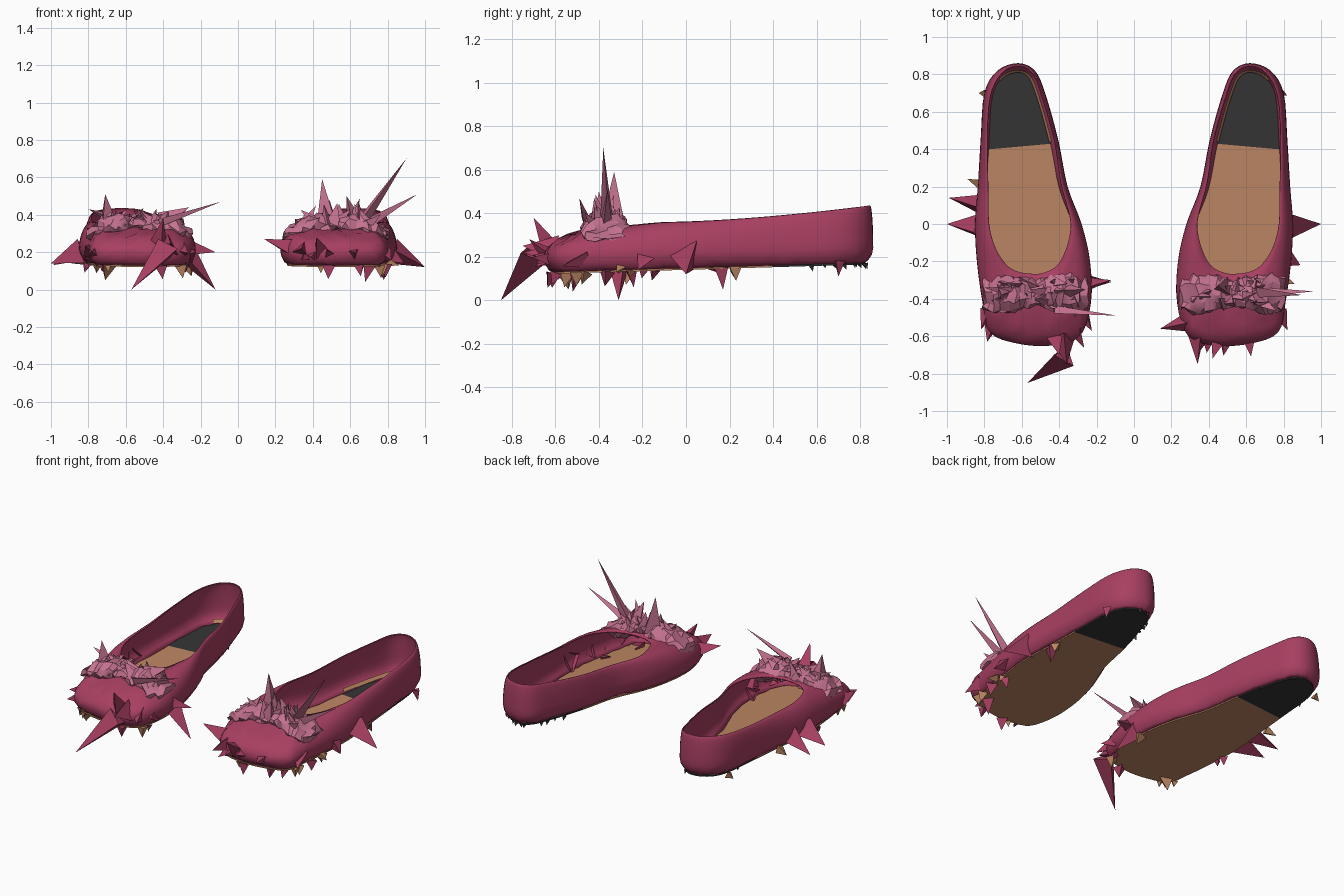
import bpy, bmesh, math, random
from mathutils import Vector

random.seed(7)
cube = bpy.data.objects.get("Cube")
if cube:
    bpy.data.objects.remove(cube)


def material(name, rgb):
    mat = bpy.data.materials.new(name)
    mat.use_nodes = True
    mat.diffuse_color = (*rgb, 1)
    mat.node_tree.nodes["Principled BSDF"].inputs["Base Color"].default_value = (*rgb, 1)
    return mat


CRIMSON = material("crimson", (0.39, 0.05, 0.12))
PINK = material("pink", (0.56, 0.17, 0.28))
TAN = material("tan", (0.51, 0.24, 0.125))
CHARCOAL = material("charcoal", (0.035, 0.035, 0.035))

# Widest outline and foot opening of the left shoe, heel first, outer side next
OUTLINE = [(.62, .86), (.73, .82), (.8, .7), (.82, .45), (.835, .2), (.85, 0), (.84, -.2),
           (.81, -.42), (.77, -.58), (.62, -.64), (.44, -.65), (.29, -.6), (.23, -.42),
           (.235, -.2), (.28, 0), (.355, .2), (.405, .45), (.475, .7), (.53, .82)]
OPENING = [(.62, .845), (.71, .805), (.77, .68), (.785, .45), (.78, .2), (.775, 0), (.74, -.13),
           (.68, -.22), (.62, -.255), (.56, -.265), (.5, -.265), (.42, -.23), (.37, -.15),
           (.34, -.04), (.345, .05), (.39, .22), (.425, .45), (.49, .68), (.54, .805)]
CENTRE = Vector((.56, .1))


def smooth_loop(points, steps=4):
    """Closed Catmull-Rom curve through the points."""
    pts = [Vector(p) for p in points]
    n, out = len(pts), []
    for i in range(n):
        a, b, c, d = (pts[(i + k) % n] for k in (-1, 0, 1, 2))
        for s in range(steps):
            t = s / steps
            out.append((b * 2 + (c - a) * t + (a * 2 - b * 5 + c * 4 - d) * t ** 2
                        + (b * 3 - a - c * 3 + d) * t ** 3) / 2)
    return out


OUTER, INNER = smooth_loop(OUTLINE), smooth_loop(OPENING)


def inset(distance):
    """Outline moved inwards by an even distance."""
    out = []
    for i, p in enumerate(OUTER):
        along = (OUTER[(i + 1) % len(OUTER)] - OUTER[i - 1]).normalized()
        out.append(p + Vector((along.y, -along.x)) * distance)
    return out


def base_z(y):
    return .148 + .03 * y


def rim_z(y):
    return .36 + .075 * max(0, (y + .1) / .94) ** 1.6 - .12 * max(0, -.1 - y)


def finish(bm, name, mats, thickness=0, smooth=0):
    bmesh.ops.recalc_face_normals(bm, faces=bm.faces)
    mesh = bpy.data.meshes.new(name)
    bm.to_mesh(mesh)
    bm.free()
    for m in mats:
        mesh.materials.append(m)
    obj = bpy.data.objects.new(name, mesh)
    bpy.context.collection.objects.link(obj)
    if thickness:
        mod = obj.modifiers.new("thickness", "SOLIDIFY")
        mod.thickness = thickness
    if smooth:
        bpy.ops.object.select_all(action="DESELECT")
        obj.select_set(True)
        bpy.context.view_layer.objects.active = obj
        bpy.ops.object.shade_smooth_by_angle(angle=math.radians(smooth))


def loft(bm, rings, closed=True):
    rows = [[bm.verts.new(p) for p in ring] for ring in rings]
    n = len(rows[0])
    for low, high in zip(rows, rows[1:]):
        for i in range(n if closed else n - 1):
            j = (i + 1) % n
            bm.faces.new((low[i], low[j], high[j], high[i]))
    return rows


def shard(bm, base, tip, width, mat=0):
    """Thin three-sided spike."""
    base, tip = Vector(base), Vector(tip)
    axis = (tip - base).normalized()
    side = axis.orthogonal().normalized()
    up = axis.cross(side)
    turn = random.uniform(0, math.tau)
    ring = []
    for k in range(3):
        a = turn + k * math.tau / 3
        ring.append(bm.verts.new(base + (side * math.cos(a) + up * math.sin(a)) * width))
    top = bm.verts.new(tip)
    for k in range(3):
        bm.faces.new((ring[k], ring[(k + 1) % 3], top)).material_index = mat


def make_upper(side, name):
    rings = []
    for distance, lift in ((.042, 0), (.022, .015), (.006, .042)):
        rings.append([(q.x * side, q.y, base_z(q.y) + lift + random.uniform(-.006, .004))
                      for q in inset(distance)])
    for k in range(9):
        t = k / 8 * math.pi / 2
        ring = []
        for o, p in zip(OUTER, INNER):
            q = o.lerp(p, 1 - math.cos(t))
            wide = base_z(o.y) + .07
            z = wide + (rim_z(p.y) - wide) * math.sin(t)
            if q.y < -.4:
                z += random.uniform(-.01, .01)
            ring.append((q.x * side, q.y, z))
        rings.append(ring)
    bm = bmesh.new()
    loft(bm, rings)
    finish(bm, name + "_upper", [CRIMSON], .006, 50)


def make_insole_edge(side, name):
    # Narrow tan lip where the insole meets the heel wall
    half = len(OUTER) // 2
    rings = []
    for distance, lift in ((.05, .012), (.036, .03)):
        path = inset(distance)
        path = path[half:] + path[:6]
        rings.append([(p.x * side, p.y, base_z(p.y) + lift) for p in path if p.y > .42])
    count = min(len(r) for r in rings)
    bm = bmesh.new()
    loft(bm, [r[-count:] for r in rings], closed=False)
    finish(bm, name + "_insole_edge", [TAN])


def make_sole(side, name):
    bm = bmesh.new()
    bm.faces.new([bm.verts.new((p.x * side, p.y, base_z(p.y))) for p in inset(.036)])
    cut = Vector((.6 * side, .415, .15))
    normal = Vector((.09 * side, 1, 0))
    bmesh.ops.bisect_plane(bm, geom=bm.verts[:] + bm.edges[:] + bm.faces[:],
                           plane_co=cut, plane_no=normal)
    for f in bm.faces:
        f.material_index = int((f.calc_center_median() - cut).dot(normal) > 0)
    finish(bm, name + "_sole", [TAN, CHARCOAL], .008)


def make_hem(side, name):
    # Ragged teeth around the lower edge: broad at the toe, tiny at the heel
    bm = bmesh.new()
    for q in inset(.035):
        if random.random() < .68 or -.1 < q.y < .5:
            continue
        size = random.uniform(.03, .07) if q.y < 0 else random.uniform(.015, .03)
        out = (q - CENTRE).normalized() * random.uniform(0, .5) * size
        z = base_z(q.y) - .004
        mat = 2 if q.y > 0 else random.choice((0, 1))
        shard(bm, (q.x * side, q.y, z),
              ((q.x + out.x) * side, q.y + out.y, z - size), size * .6, mat)
    finish(bm, name + "_hem_teeth", [CRIMSON, TAN, CHARCOAL])


def make_bow(side, height, long_folds):
    # Crumpled band, pinched at the middle, with full loops at both ends
    rings = []
    for i in range(21):
        s = i / 10 - 1
        full = 1 if abs(s) < .85 else .75
        ring = []
        for k in range(12):
            a = k * math.tau / 12
            wide = (.06 + .06 * abs(s) ** .6) * full
            tall = (.03 + .035 * math.sin(abs(s) * math.pi)) * full
            ring.append(((.525 + .275 * s + random.uniform(-.014, .014)) * side,
                         -.37 + wide * math.cos(a) + random.uniform(-.014, .014),
                         .345 - .05 * s * s + tall * math.sin(a) + random.uniform(-.018, .018)))
        rings.append(ring)
    bm = bmesh.new()
    rows = loft(bm, rings)
    bm.faces.new(rows[0])
    bm.faces.new(rows[-1])
    # Loose torn folds on top
    for _ in range(24):
        x, y = random.uniform(.32, .73), random.uniform(-.43, -.3)
        shard(bm, (x * side, y, .34),
              ((x + random.uniform(-.1, .1)) * side, y + random.uniform(-.05, .05),
               random.uniform(.38, height)), random.uniform(.03, .055))
    for fold in long_folds:
        shard(bm, *fold)
    return bm


def make_spikes(name, spikes, mats):
    bm = bmesh.new()
    for spike in spikes:
        shard(bm, *spike)
    finish(bm, name, mats)


LONG_FOLDS = {
    1: [((.66, -.36, .36), (.9, -.38, .7), .035), ((.7, -.37, .36), (.96, -.36, .51), .03),
        ((.48, -.34, .36), (.45, -.33, .59), .06), ((.62, -.38, .36), (.58, -.4, .5), .05)],
    -1: [((-.42, -.46, .36), (-.09, -.49, .47), .025), ((-.7, -.36, .34), (-.71, -.38, .51), .06),
         ((-.4, -.36, .36), (-.26, -.35, .44), .06), ((-.6, -.36, .35), (-.8, -.34, .43), .05)]}

for side, name, height in ((1, "left", .49), (-1, "right", .44)):
    make_upper(side, name)
    make_insole_edge(side, name)
    make_sole(side, name)
    make_hem(side, name)
    finish(make_bow(side, height, LONG_FOLDS[side]), name + "_bow", [PINK], 0, 25)

    # Broad thorns growing out of the toe
    toe = bmesh.new()
    for p in OUTER:
        if p.y < -.45 and random.random() < .33:
            out = (p - CENTRE).normalized() * random.uniform(.03, .07)
            z = random.uniform(.18, .22)
            shard(toe, ((p.x - out.x) * side, p.y + .05, z),
                  ((p.x + out.x) * side, p.y + out.y, z + random.uniform(-.06, .04)), .05)
    finish(toe, name + "_toe_thorns", [CRIMSON])

# Large thorns that stick out of each shoe, some of them tan
make_spikes("left_thorns", [
    ((.82, 0, .21), (1, 0, .12), .085), ((.82, -.19, .19), (.89, -.22, .14), .05),
    ((.27, -.53, .22), (.14, -.56, .27), .05), ((.34, -.6, .21), (.34, -.75, .22), .05),
    ((.44, -.62, .2), (.42, -.72, .28), .05), ((.7, -.5, .15), (.68, -.52, .04), .05),
    ((.78, .17, .15), (.78, .17, .05), .04), ((.77, -.26, .15), (.77, -.24, .06), .04),
    ((.79, .7, .18), (.8, .7, .11), .03), ((.78, .22, .145), (.8, .23, .09), .035, 1),
    ((.8, -.3, .15), (.86, -.32, .13), .03, 1)], [CRIMSON, TAN])
make_spikes("right_thorns", [
    ((-.82, .1, .2), (-.99, .14, .13), .065), ((-.83, -.02, .2), (-1, 0, .14), .08),
    ((-.37, -.7, .22), (-.57, -.85, 0), .075), ((-.38, -.6, .22), (-.36, -.75, .25), .08),
    ((-.27, -.3, .18), (-.12, -.31, 0), .06), ((-.27, -.33, .22), (-.12, -.3, .2), .05),
    ((-.42, -.62, .25), (-.4, -.7, .38), .05),
    ((-.82, .22, .16), (-.89, .24, .14), .035, 1), ((-.79, .7, .17), (-.83, .7, .15), .03, 1),
    ((-.7, -.55, .13), (-.71, -.54, .05), .05, 1)], [CRIMSON, TAN])
